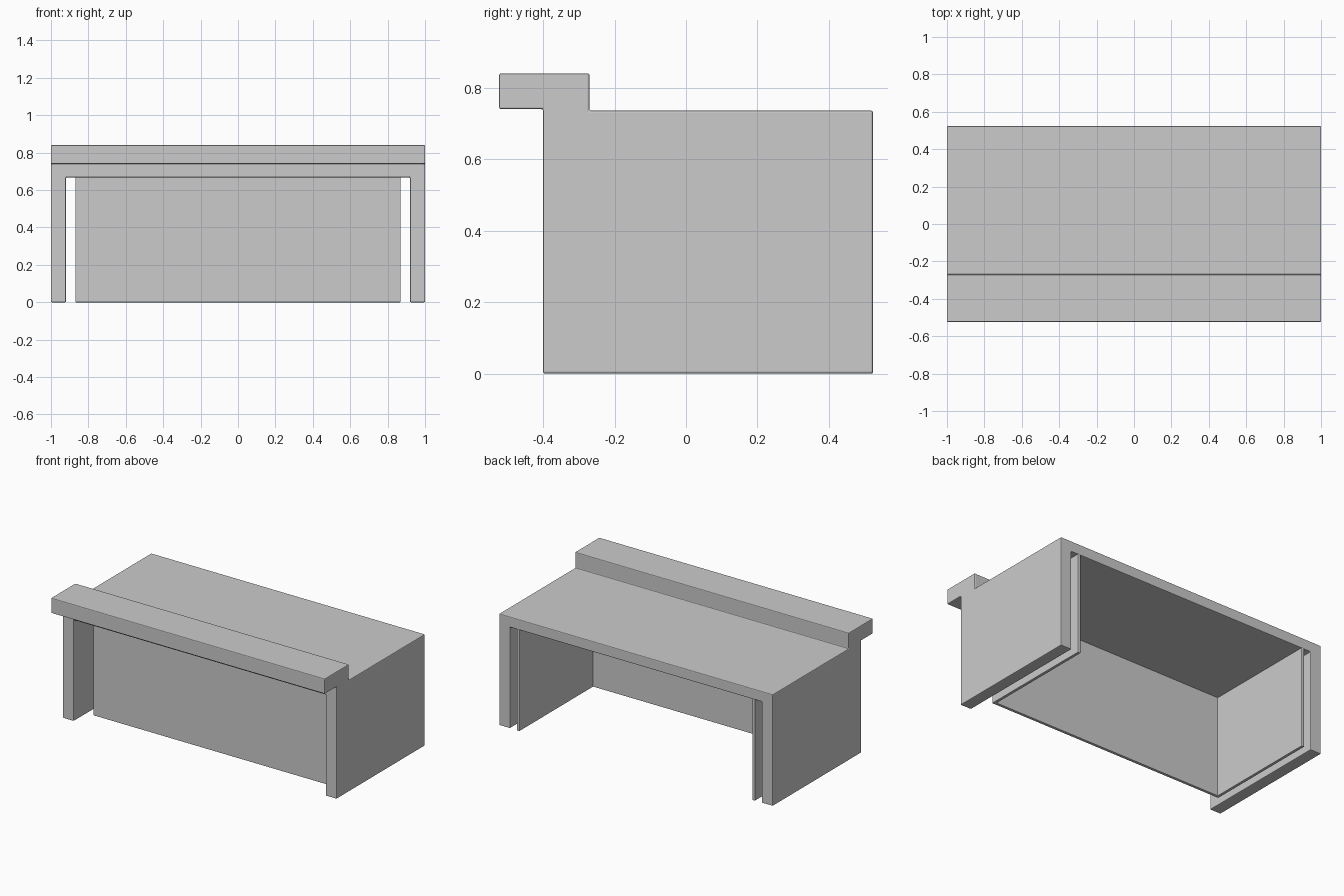
import bpy
import bmesh
from mathutils import Vector

if "Cube" in bpy.data.objects:
    bpy.data.objects.remove(bpy.data.objects["Cube"])


def extrude_profile(name, points, offset):
    """Solid made by extruding a closed planar outline along a vector."""
    bm = bmesh.new()
    face = bm.faces.new([bm.verts.new(p) for p in points])
    res = bmesh.ops.extrude_face_region(bm, geom=[face])
    moved = [g for g in res["geom"] if isinstance(g, bmesh.types.BMVert)]
    bmesh.ops.translate(bm, verts=moved, vec=Vector(offset))
    bmesh.ops.recalc_face_normals(bm, faces=bm.faces)
    mesh = bpy.data.meshes.new(name)
    bm.to_mesh(mesh)
    bm.free()
    obj = bpy.data.objects.new(name, mesh)
    bpy.context.collection.objects.link(obj)
    return obj


def soften(obj, width):
    """Tiny edge rounding."""
    mod = obj.modifiers.new("edge_bevel", "BEVEL")
    mod.width = width
    mod.segments = 2
    mod.limit_method = "ANGLE"


FRONT, BACK, PANEL = -0.40, 0.523, -0.265
CEILING, TOP = 0.667, 0.736

# Outer shell: side profile with the overhanging front ledge, run across x
side = [(FRONT, 0), (BACK, 0), (BACK, TOP), (-0.27, TOP),
        (-0.27, 0.84), (-0.523, 0.84), (-0.523, 0.74), (FRONT, 0.74)]
shell = extrude_profile("outer_shell", [(-1, y, z) for y, z in side], (2, 0, 0))

# Hollow it out from below, leaving side walls and top slab
hollow = [(-0.92, -0.8), (0.92, -0.8), (0.92, 0.8), (-0.92, 0.8)]
cutter = extrude_profile("hollow_cutter", [(x, y, -0.5) for x, y in hollow],
                         (0, 0, 0.5 + CEILING))
cutter.hide_render = True
cutter.hide_set(True)
cut = shell.modifiers.new("hollow", "BOOLEAN")
cut.operation = "DIFFERENCE"
cut.solver = "EXACT"
cut.object = cutter
soften(shell, 0.005)

# Inner thin wall: U-shaped plan (front panel and two sides), open at the back
W, T = 0.87, 0.02
right = [(W - T, PANEL + T), (W - T, BACK), (W, BACK), (W, PANEL)]
plan = right + [(-x, y) for x, y in reversed(right)]
inner = extrude_profile("inner_wall", [(x, y, 0) for x, y in plan],
                        (0, 0, CEILING + 0.004))
soften(inner, 0.003)
